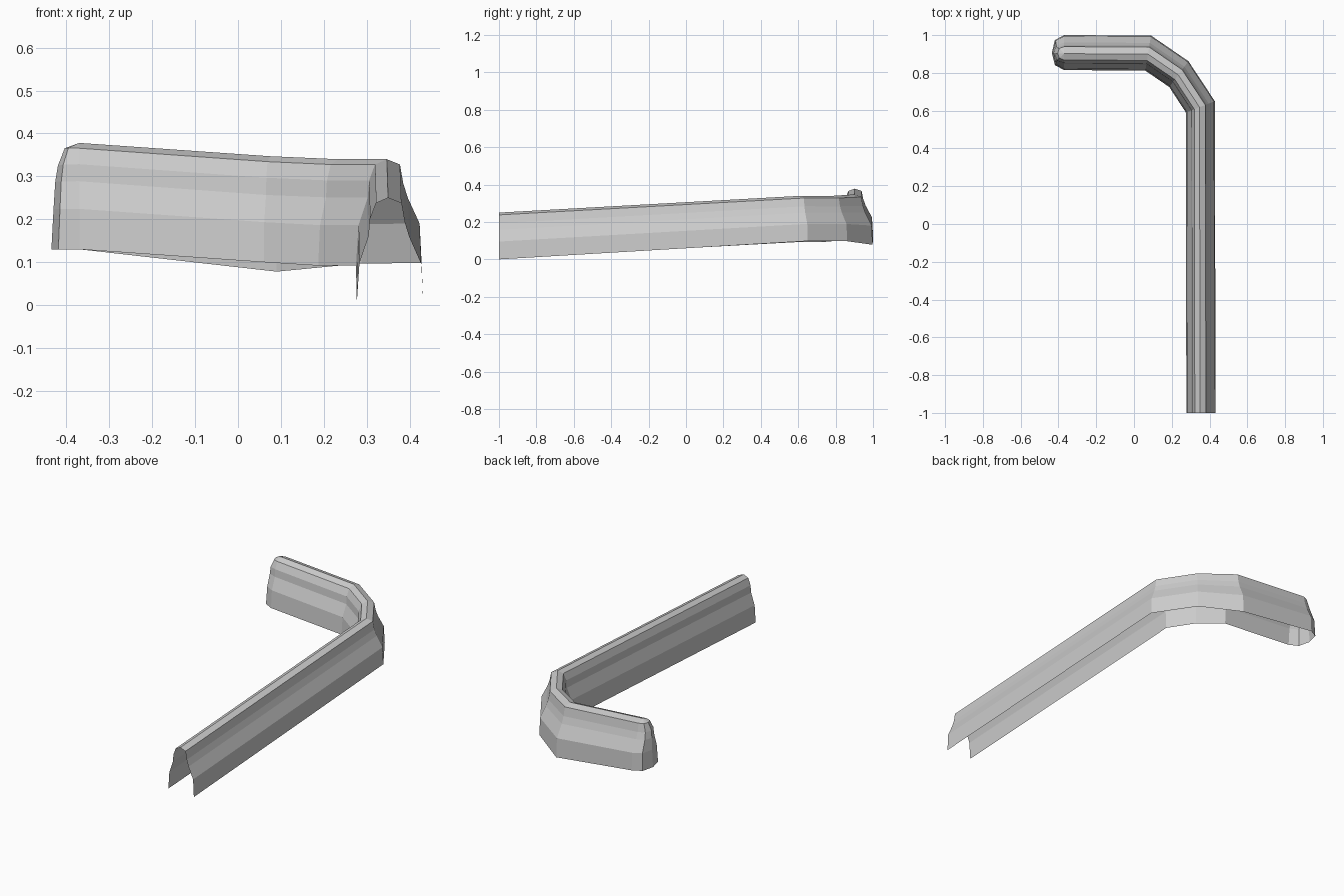
import bpy, bmesh

if "Cube" in bpy.data.objects:
    bpy.data.objects.remove(bpy.data.objects["Cube"])

metal = bpy.data.materials.new("light_grey")
metal.diffuse_color = (0.6, 0.6, 0.6, 1)
metal.use_nodes = True
metal.node_tree.nodes["Principled BSDF"].inputs["Base Color"].default_value = metal.diffuse_color

# Cross-section: (fraction across from inner to outer foot, fraction of height)
PROFILE = [(0, 0), (.04, .38), (.18, .64), (.2, .8), (.29, .95), (.47, 1),
           (.67, .95), (.72, .77), (.79, .63), (.97, .38), (1, 0)]
# Path stations: inner foot xyz, outer foot xyz, ridge height
STATIONS = [((.277, -1, .005), (.432, -1, 0), .25),
            ((.275, .59, .092), (.428, .65, .098), .34),
            ((.187, .725, .092), (.288, .862, .097), .34),
            ((.06, .812, .1), (.09, .998, .078), .347),
            ((-.37, .815, .13), (-.37, 1, .13), .378)]
# Rounded end: bulge in -x per profile level, from foot to shoulder
BULGE = [.065, .06, .056, .05, .034]
ARC = [(.14, .75), (.5, 1), (.86, .75)]

bm = bmesh.new()


def section(inner, outer, top):
    ring = []
    for f, h in PROFILE:
        x, y, z = (a + (b - a) * f for a, b in zip(inner, outer))
        ring.append(bm.verts.new((x, y, z + (top - z) * h)))
    return ring


# Swept open channel
rings = [section(*s) for s in STATIONS]
for a, b in zip(rings, rings[1:]):
    for i in range(len(PROFILE) - 1):
        bm.faces.new((a[i], a[i + 1], b[i + 1], b[i]))

# Rounded closed end
end = rings[-1]
rows = []
for i, bulge in enumerate(BULGE):
    p, q = end[i], end[-1 - i]
    row = [p]
    for t, k in ARC:
        co = p.co.lerp(q.co, t)
        co.x -= bulge * k
        row.append(bm.verts.new(co))
    rows.append(row + [q])
for a, b in zip(rows, rows[1:]):
    for j in range(4):
        bm.faces.new((a[j], b[j], b[j + 1], a[j + 1]))
for j in range(4):
    bm.faces.new((rows[-1][j], end[5], rows[-1][j + 1]))

bmesh.ops.recalc_face_normals(bm, faces=bm.faces[:])
# Make the ridge faces point up so the outside is the front side
bm.normal_update()
if sum(f.normal.z for f in bm.faces) < 0:
    bmesh.ops.reverse_faces(bm, faces=bm.faces[:])
mesh = bpy.data.meshes.new("curved_barrier")
bm.to_mesh(mesh)
bm.free()
mesh.materials.append(metal)
barrier = bpy.data.objects.new("curved_barrier", mesh)
bpy.context.collection.objects.link(barrier)
